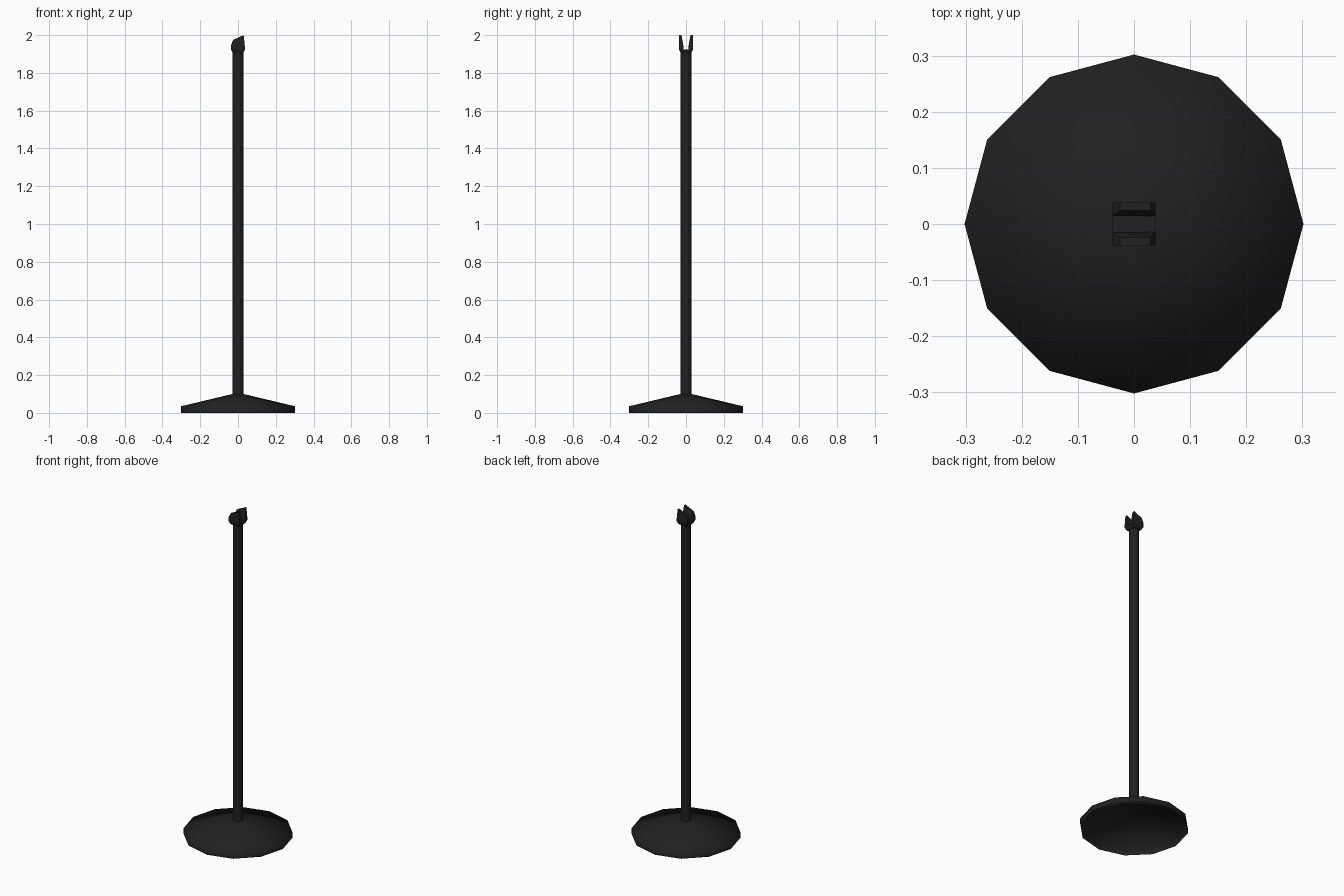
import bpy, bmesh, math

if "Cube" in bpy.data.objects:
    bpy.data.objects.remove(bpy.data.objects["Cube"])

mat = bpy.data.materials.new("black_metal")
mat.diffuse_color = (0.015, 0.015, 0.015, 1)
mat.use_nodes = True
mat.node_tree.nodes["Principled BSDF"].inputs["Base Color"].default_value = mat.diffuse_color


def finish(name, bm, smooth=False):
    for f in bm.faces:
        f.smooth = smooth
    me = bpy.data.meshes.new(name)
    bm.to_mesh(me)
    bm.free()
    me.materials.append(mat)
    ob = bpy.data.objects.new(name, me)
    bpy.context.collection.objects.link(ob)
    return ob


def lathe(name, profile, sides):
    """Revolve an (r, z) profile; r = 0 ends become points."""
    bm = bmesh.new()
    vs = [bm.verts.new((r, 0, z)) for r, z in profile]
    es = [bm.edges.new(p) for p in zip(vs, vs[1:])]
    bmesh.ops.spin(bm, geom=vs + es, cent=(0, 0, 0), axis=(0, 0, 1),
                   angle=2 * math.pi, steps=sides)
    bmesh.ops.remove_doubles(bm, verts=bm.verts, dist=1e-5)
    bmesh.ops.recalc_face_normals(bm, faces=bm.faces)
    return finish(name, bm, True)


def hull(name, points):
    bm = bmesh.new()
    for p in points:
        bm.verts.new(p)
    bmesh.ops.convex_hull(bm, input=bm.verts)
    bmesh.ops.recalc_face_normals(bm, faces=bm.faces)
    return finish(name, bm)


# Twelve-sided base: an open, softly shaded shell
lathe("base", [(0.302, 0), (0.302, 0.035), (0, 0.107)], 12)

# Upright pole
lathe("pole", [(0.028, 0.1), (0.028, 1.91)], 8)

# Flared block under the fork
hull("fork_block", [(sx * r, sy * r, z) for r, z in ((0.028, 1.905), (0.038, 1.925))
                    for sx in (-1, 1) for sy in (-1, 1)])

# Two prongs with sloping tops, thinning towards the tip
prong = [(-0.038, 1.925, 0.014), (0.038, 1.925, 0.014), (-0.038, 1.945, 0.014),
         (-0.025, 1.975, 0.024), (0.03, 2.0, 0.024)]
for side, label in ((-1, "front"), (1, "back")):
    hull(label + "_prong", [(x, side * y, z) for x, z, inner in prong
                            for y in (inner, 0.038)])
